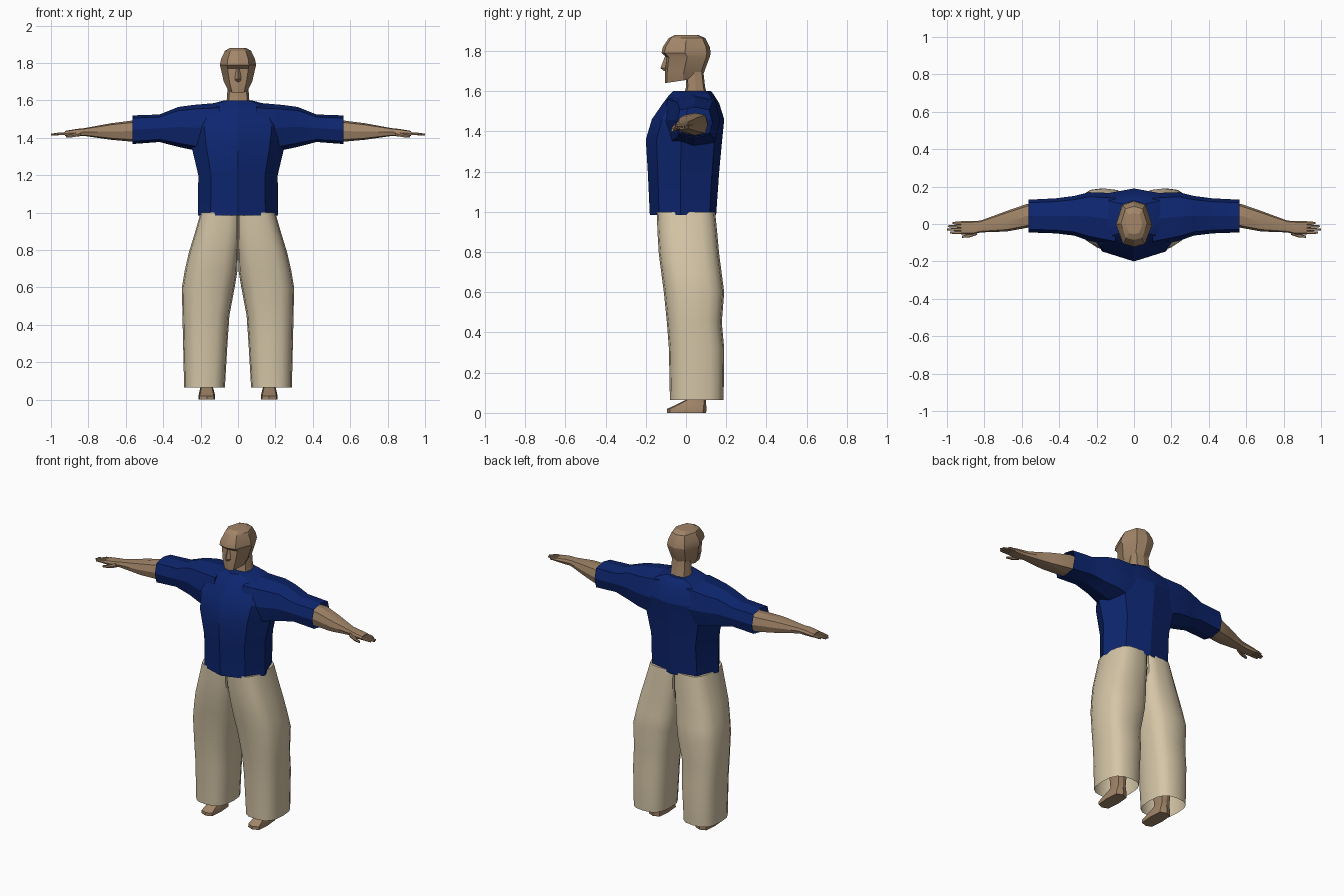
import bpy, bmesh
from math import cos, sin, tau, radians, copysign

cube = bpy.data.objects.get("Cube")
if cube:
    bpy.data.objects.remove(cube, do_unlink=True)


def material(name, rgb):
    m = bpy.data.materials.new(name)
    m.use_nodes = True
    colour = (*rgb, 1)
    m.diffuse_color = colour
    m.node_tree.nodes["Principled BSDF"].inputs["Base Color"].default_value = colour
    return m


SKIN = material("skin", (.36, .235, .14))
BLUE = material("shirt blue", (.004, .019, .16))
BEIGE = material("trouser beige", (.66, .56, .385))


def oval(axis, pos, a0, a1, b0, b1, n=8, p=.6, inner=None):
    """Squared-off ellipse across an axis; inner squares the a0 side differently."""
    ring = []
    for i in range(n):
        c, s = cos(tau * i / n), sin(tau * i / n)
        c, s = (0 if abs(t) < .001 else t for t in (c, s))
        q = inner if inner and c < 0 else p
        a = (a0 + a1) / 2 + (a1 - a0) / 2 * copysign(abs(c) ** p, c)
        b = (b0 + b1) / 2 + (b1 - b0) / 2 * copysign(abs(s) ** q, s)
        ring.append({"x": (pos, a, b), "z": (a, b, pos)}[axis])
    return ring


def body_ring(z, w, front, back, corners, tilt=0):
    """Left-right symmetric ring; corners are (width share, depth share)."""
    depth = back - front
    half = [(w * u, front + depth * v) for u, v in corners]
    pts = [(0, front), *half, (0, back)] + [(-x, y) for x, y in reversed(half)]
    return [(x, y, z + tilt * (y - front)) for x, y in pts]


def loft(name, rings, mat, caps=(True, True), mirror=False, angle=20):
    bm = bmesh.new()
    loops = [[bm.verts.new(p) for p in ring] for ring in rings]
    n = len(loops[0])
    for lo, hi in zip(loops, loops[1:]):
        for i in range(n):
            j = (i + 1) % n
            bm.faces.new((lo[i], lo[j], hi[j], hi[i]))
    for use, loop in zip(caps, (loops[0], loops[-1])):
        if use:
            bm.faces.new(loop)
    bmesh.ops.recalc_face_normals(bm, faces=bm.faces)
    mesh = bpy.data.meshes.new(name)
    bm.to_mesh(mesh)
    bm.free()
    mesh.materials.append(mat)
    mesh.shade_smooth()
    mesh.set_sharp_from_angle(angle=radians(angle))
    ob = bpy.data.objects.new(name, mesh)
    bpy.context.collection.objects.link(ob)
    if mirror:
        ob.modifiers.new("Mirror", "MIRROR").use_axis[0] = True
    return ob


# Head, from the jaw to the crown
face = [(.6, .06), (1, .48), (.65, .92)]
loft("head", [body_ring(z, w, f, b, face, t) for z, w, f, b, t in [
    (1.64, .052, -.105, .08, .15),
    (1.70, .076, -.105, .092, 0),
    (1.77, .092, -.098, .118, 0),
    (1.79, .097, -.122, .123, 0),
    (1.82, .091, -.115, .118, 0),
    (1.865, .07, -.085, .095, 0),
    (1.88, .045, -.055, .06, 0)]], SKIN)
loft("neck", [oval("z", z, -w, w, f, b) for z, w, f, b in [
    (1.55, .068, -.02, .115), (1.62, .058, 0, .095), (1.71, .056, 0, .085)]], SKIN)
loft("nose", [oval("z", z, -w, w, f, -.08, 4) for z, w, f in [
    (1.775, .009, -.104), (1.715, .017, -.127), (1.70, .014, -.11)]], SKIN)

# Shirt body and short sleeves
chest = [(.68, .14), (1, .46), (.75, .9)]
loft("shirt_body", [body_ring(*r, chest) for r in [
    (.985, .215, -.18, .15),
    (1.2, .212, -.19, .165),
    (1.36, .25, -.2, .18),
    (1.46, .265, -.17, .19),
    (1.54, .23, -.115, .165),
    (1.58, .15, -.085, .14),
    (1.6, .075, -.065, .125)]], BLUE, caps=(False, True))
loft("sleeves", [oval("x", x, f, b, lo, hi) for x, f, b, lo, hi in [
    (.1, -.12, .165, 1.3, 1.588),
    (.24, -.09, .17, 1.335, 1.576),
    (.32, -.062, .15, 1.352, 1.565),
    (.42, -.05, .137, 1.378, 1.525),
    (.565, -.045, .13, 1.367, 1.52)]], BLUE, caps=(True, False), mirror=True)

# Forearms and hands
loft("forearms", [oval("x", x, f, b, lo, hi) for x, f, b, lo, hi in [
    (.44, -.015, .11, 1.39, 1.49),
    (.57, -.02, .108, 1.38, 1.492),
    (.68, -.04, .07, 1.39, 1.478),
    (.82, -.045, .018, 1.41, 1.452),
    (.86, -.055, .016, 1.408, 1.448),
    (.925, -.055, .015, 1.41, 1.437)]], SKIN, mirror=True)
for i, tip in enumerate((.985, 1, .995, .97)):
    y = -.046 + .017 * i
    loft(f"finger_{i + 1}", [oval("x", x, y - r, y + r, z - r, z + r, 6)
         for x, r, z in [(.91, .0085, 1.423), (.95, .008, 1.422),
                         (tip, .005, 1.418)]], SKIN, mirror=True)
loft("thumbs", [oval("x", x, y - r, y + r, z - r, z + r, 6) for x, y, z, r in [
    (.84, -.045, 1.425, .014), (.88, -.062, 1.413, .01),
    (.92, -.068, 1.406, .006)]], SKIN, mirror=True)

# Loose trousers: each half starts as a D at the waist and becomes a leg
loft("trousers", [oval("z", z, a, b, f, k, 16, .72, q) for z, a, b, f, k, q in [
    (1.0, 0, .2, -.145, .145, .15),
    (.9, 0, .228, -.142, .155, .2),
    (.79, 0, .262, -.135, .165, .4),
    (.69, .003, .285, -.122, .178, .65),
    (.6, .018, .3, -.11, .19, .72),
    (.45, .046, .297, -.095, .178, .72),
    (.32, .055, .294, -.085, .19, .72),
    (.065, .07, .288, -.08, .187, .72)]], BEIGE, caps=(True, False),
    mirror=True, angle=35)

# Bare feet with shins hidden inside the trousers
loft("feet", [oval("z", z, a, b, f, k, 8, .5) for z, a, b, f, k in [
    (0, .122, .212, -.095, .1),
    (.02, .122, .212, -.095, .102),
    (.045, .128, .206, -.04, .1),
    (.07, .135, .2, .01, .098),
    (.3, .12, .22, .0, .11)]], SKIN, mirror=True)
